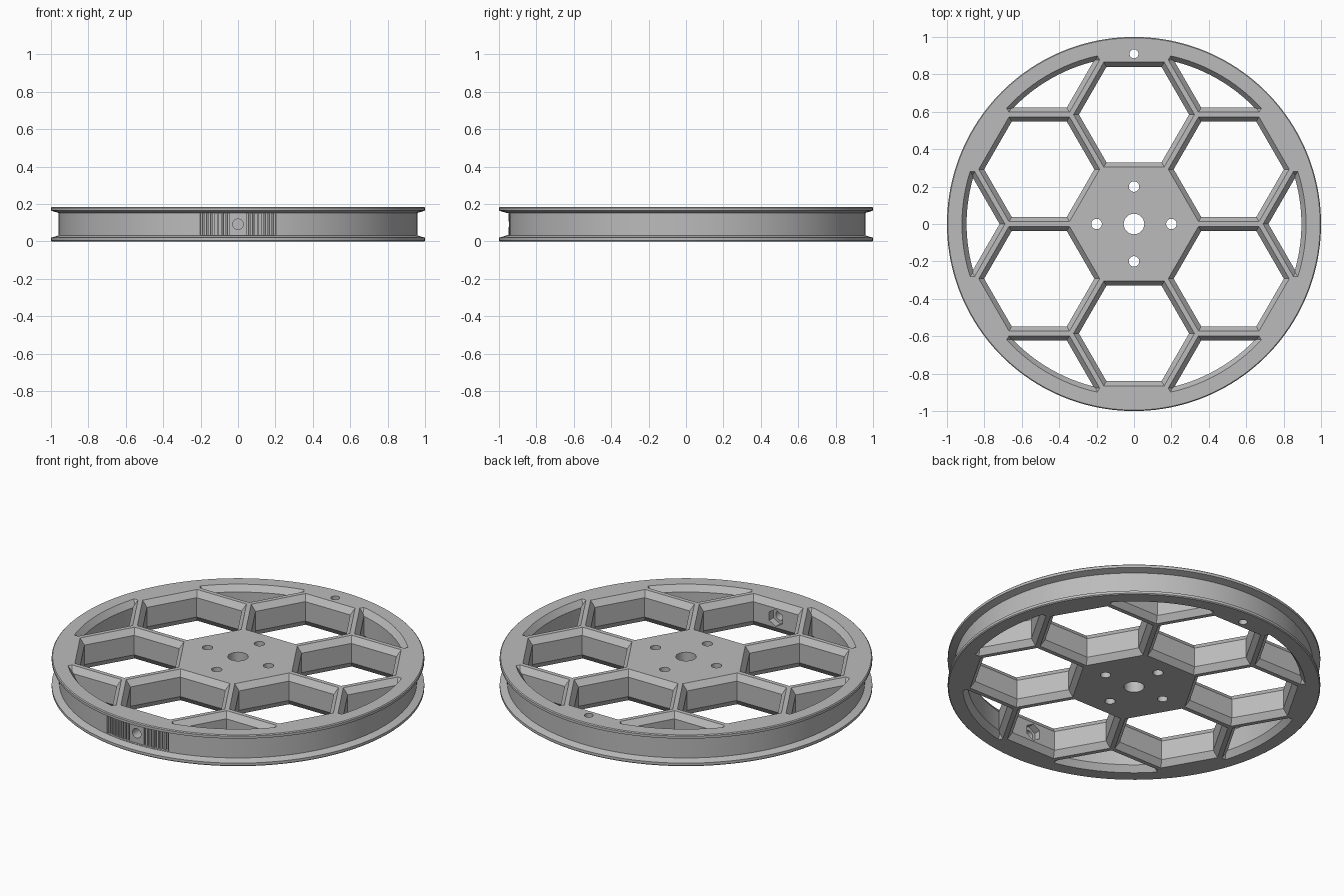
import bpy, bmesh, math
from mathutils import Matrix, Vector

H = 0.185            # wheel thickness
PITCH = 0.585        # distance between neighbouring honeycomb cells
APOTHEM = 0.28       # cell size at the wheel faces
CHAMFER, DEPTH = 0.025, 0.035

cube = bpy.data.objects.get("Cube")
if cube:
    bpy.data.objects.remove(cube, do_unlink=True)

grey = bpy.data.materials.new("light grey")
grey.use_nodes = True
COLOUR = (0.5, 0.5, 0.5, 1)
grey.diffuse_color = COLOUR
grey.node_tree.nodes["Principled BSDF"].inputs["Base Color"].default_value = COLOUR


def loft(bm, rings, sides, matrix=Matrix(), turn=0.0):
    """Add a closed solid through (radius, height) rings."""
    loops = []
    for r, z in rings:
        angles = [turn + math.tau * i / sides for i in range(sides)]
        loops.append([bm.verts.new(matrix @ Vector((r * math.cos(a), r * math.sin(a), z)))
                      for a in angles])
    bm.faces.new(loops[0][::-1])
    bm.faces.new(loops[-1])
    for a, b in zip(loops, loops[1:]):
        for i in range(sides):
            j = (i + 1) % sides
            bm.faces.new((a[i], a[j], b[j], b[i]))


def make(name, bm):
    bmesh.ops.recalc_face_normals(bm, faces=bm.faces)
    mesh = bpy.data.meshes.new(name)
    bm.to_mesh(mesh)
    bm.free()
    mesh.materials.append(grey)
    obj = bpy.data.objects.new(name, mesh)
    bpy.context.collection.objects.link(obj)
    return obj


def boolean(obj, cutter, operation="DIFFERENCE"):
    """Apply a boolean and remove its cutter."""
    cutter.hide_render = True
    mod = obj.modifiers.new("cut", "BOOLEAN")
    mod.operation, mod.solver, mod.object = operation, "EXACT", cutter
    bpy.context.view_layer.objects.active = obj
    bpy.ops.object.modifier_apply(modifier=mod.name)
    bpy.data.objects.remove(cutter, do_unlink=True)


def chamfered(radius, chamfer, over):
    """Rings of an opening flared at both wheel faces, overshooting them."""
    flare = radius + over * chamfer / DEPTH
    inner = radius - chamfer
    return [(flare, -over), (inner, DEPTH), (inner, H - DEPTH), (flare, H + over)]


def cells(name, distance, start):
    """Six hexagonal cells placed around the axis."""
    bm = bmesh.new()
    k = 1 / math.cos(math.pi / 6)
    for i in range(6):
        a = start + i * math.pi / 3
        place = Matrix.Translation((distance * math.cos(a), distance * math.sin(a), 0))
        loft(bm, chamfered(APOTHEM * k, CHAMFER * k, 0.01), 6, place)
    return make(name, bm)


# Grooved disc
bm = bmesh.new()
half = [(0.995, 0), (1, 0.005), (1, 0.02), (0.96, 0.032)]
loft(bm, half + [(r, H - z) for r, z in reversed(half)], 160)
wheel = make("honeycomb_wheel", bm)

# Full cells around the hub
boolean(wheel, cells("cell_cutter", PITCH, math.pi / 6))

# Outer cells trimmed by the rim
outer = cells("outer_cell_cutter", PITCH * math.sqrt(3), 0)
bm = bmesh.new()
loft(bm, chamfered(0.92, CHAMFER, 0.02), 160)
boolean(outer, make("rim_trim", bm), "INTERSECT")
boolean(wheel, outer)

# Axle hole, four hub holes and the rim hole
bm = bmesh.new()
holes = [(0, 0, 0.055), (0, 0.91, 0.024)]
holes += [(0.2 * x, 0.2 * y, 0.028) for x, y in ((1, 0), (-1, 0), (0, 1), (0, -1))]
for x, y, r in holes:
    loft(bm, [(r, -0.1), (r, H + 0.1)], 32, Matrix.Translation((x, y, 0)))
boolean(wheel, make("hole_cutter", bm))

# Shallow recess in the front of the groove
SPAN = math.asin(0.2 / 0.95)
bm = bmesh.new()
STEPS = 20
columns = []
for i in range(STEPS + 1):
    a = -math.pi / 2 + SPAN * (2 * i / STEPS - 1)
    columns.append([bm.verts.new((r * math.cos(a), r * math.sin(a), z))
                    for r, z in ((0.948, 0.034), (0.985, 0.034),
                                 (0.985, H - 0.034), (0.948, H - 0.034))])
for a, b in zip(columns, columns[1:]):
    for i in range(4):
        j = (i + 1) % 4
        bm.faces.new((a[i], a[j], b[j], b[i]))
bm.faces.new(columns[0])
bm.faces.new(columns[-1])
boolean(wheel, make("recess_cutter", bm))

# Grip slots on both sides of the screw hole
bm = bmesh.new()
for side in (-1, 1):
    for i in range(7):
        a = side * (0.055 + 0.0235 * i)
        place = (Matrix.Rotation(a, 4, "Z") @ Matrix.Translation((0, -0.955, H / 2))
                 @ Matrix.Diagonal((0.011, 0.04, H - 0.07, 1)))
        bmesh.ops.create_cube(bm, size=1, matrix=place)
boolean(wheel, make("slot_cutter", bm))

# Radial screw hole with a hexagonal nut pocket on the inside
to_front = Matrix.Translation((0, 0, H / 2)) @ Matrix.Rotation(math.pi / 2, 4, "X")
bm = bmesh.new()
loft(bm, [(0.028, 0.8), (0.028, 1.05)], 32, to_front)
boolean(wheel, make("screw_cutter", bm))
bm = bmesh.new()
loft(bm, [(0.05, 0.8), (0.05, 0.88)], 6, to_front, math.pi / 6)
boolean(wheel, make("nut_cutter", bm))

# Smooth round walls, crisp edges
bpy.ops.object.select_all(action="DESELECT")
wheel.select_set(True)
bpy.context.view_layer.objects.active = wheel
bpy.ops.object.shade_smooth_by_angle(angle=math.radians(20))
